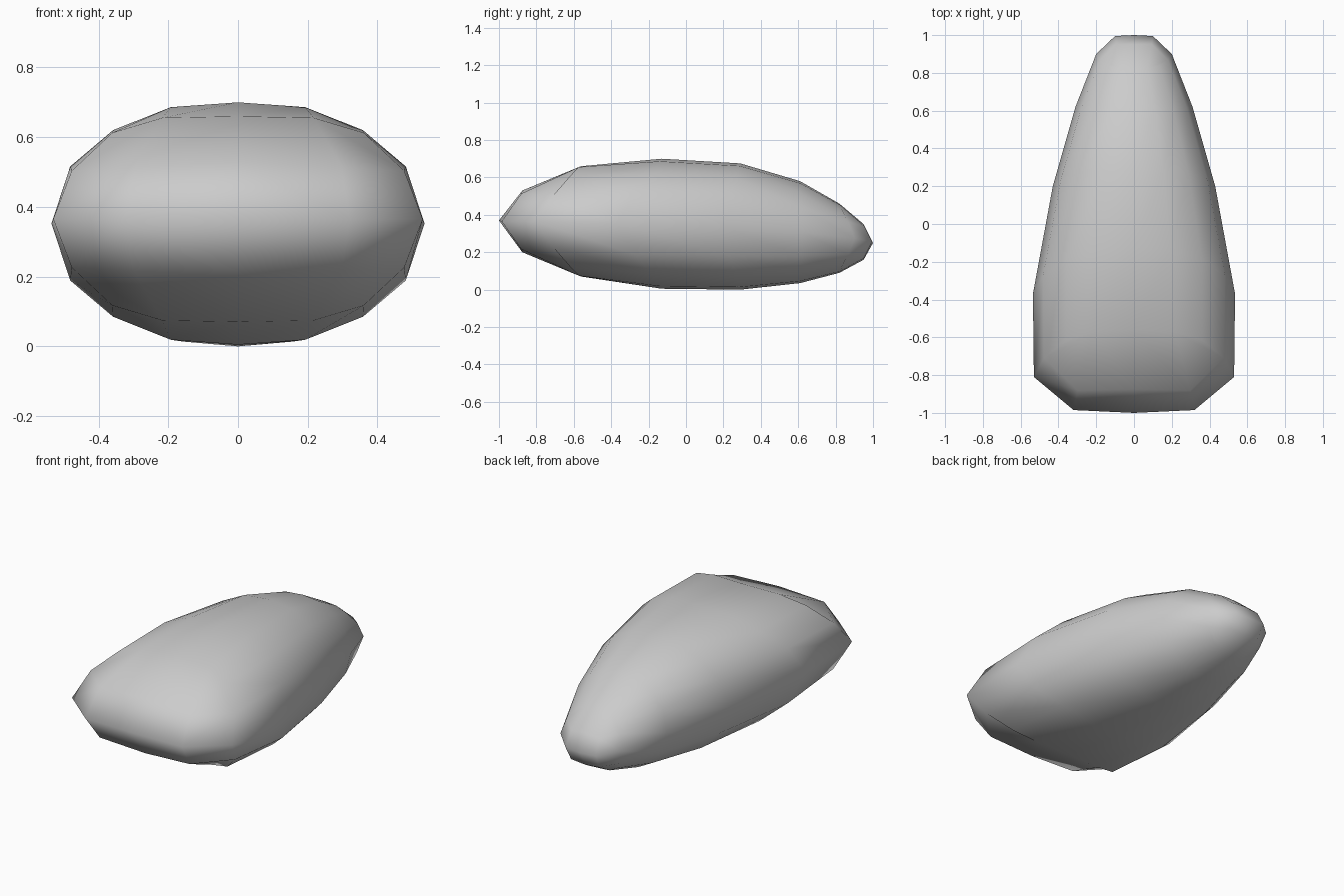
import bpy, bmesh

if "Cube" in bpy.data.objects:
    bpy.data.objects.remove(bpy.data.objects["Cube"])

# Stations along y: y_top, y_side, half width, z_top, z_bottom
STATIONS = [
    (-0.56, -0.81, 0.53, 0.66, 0.07),
    (-0.13, -0.37, 0.535, 0.70, 0.005),
    (0.29, 0.20, 0.43, 0.675, 0.0),
    (0.61, 0.62, 0.31, 0.58, 0.035),
    (0.82, 0.90, 0.20, 0.46, 0.09),
]
# Quarter section from top to side: x factor, z factor, blend from y_top to y_side
QUARTER = [(0, 1, 0), (0.36, 0.96, 0.05), (0.67, 0.77, 0.22), (0.9, 0.47, 0.6), (1, 0, 1)]
FRONT_QUARTER = [(0.41, 0.985, 0.05), (0.68, 0.84, 0.22)]
# Small ring on each end cap, in the same terms
CAP_QUARTER = [(0, 1, 0), (0.93, 0.9, 0.05), (1, 0, 1)]

bm = bmesh.new()


def ring(station, quarter):
    """Closed section built by mirroring a quarter profile."""
    y_top, y_side, w, zt, zb = station
    n = len(quarter) - 1
    verts = []
    for i in range(4 * n):
        q = i % (2 * n)
        fx, fz, b = quarter[q if q <= n else 2 * n - q]
        sx = 1 if i <= 2 * n else -1
        sz = 1 if i <= n or i >= 3 * n else -1
        z = (zt + zb) / 2 + sz * fz * (zt - zb) / 2
        verts.append(bm.verts.new((sx * fx * w, y_top + b * (y_side - y_top), z)))
    return verts


def cap(outer, station, centre):
    """Rounded end: a 4 x 4 grid of quads inside a 16-sided ring."""
    inner = ring(station, CAP_QUARTER)
    mid = bm.verts.new(centre)
    for q in range(4):
        o = [outer[(4 * q + k) % 16] for k in range(5)]
        a = [inner[(2 * q + k) % 8] for k in range(3)]
        bm.faces.new((o[0], o[1], a[1], a[0]))
        bm.faces.new((o[1], o[2], o[3], a[1]))
        bm.faces.new((o[3], o[4], a[2], a[1]))
        bm.faces.new((a[0], a[1], a[2], mid))


# Body wall
rings = [ring(s, [QUARTER[0]] + FRONT_QUARTER + QUARTER[3:] if i == 0 else QUARTER)
         for i, s in enumerate(STATIONS)]
for r, s in zip(rings, rings[1:]):
    for i in range(16):
        j = (i + 1) % 16
        bm.faces.new((r[i], r[j], s[j], s[i]))

# Blunt wide front and narrow back
cap(rings[0], (-0.875, -0.985, 0.32, 0.53, 0.20), (0, -1, 0.37))
cap(rings[-1], (0.95, 0.995, 0.10, 0.35, 0.16), (0, 1, 0.25))

bmesh.ops.recalc_face_normals(bm, faces=bm.faces)
for f in bm.faces:
    f.smooth = True
mesh = bpy.data.meshes.new("stone_body")
bm.to_mesh(mesh)
bm.free()
bpy.context.collection.objects.link(bpy.data.objects.new("stone_body", mesh))
